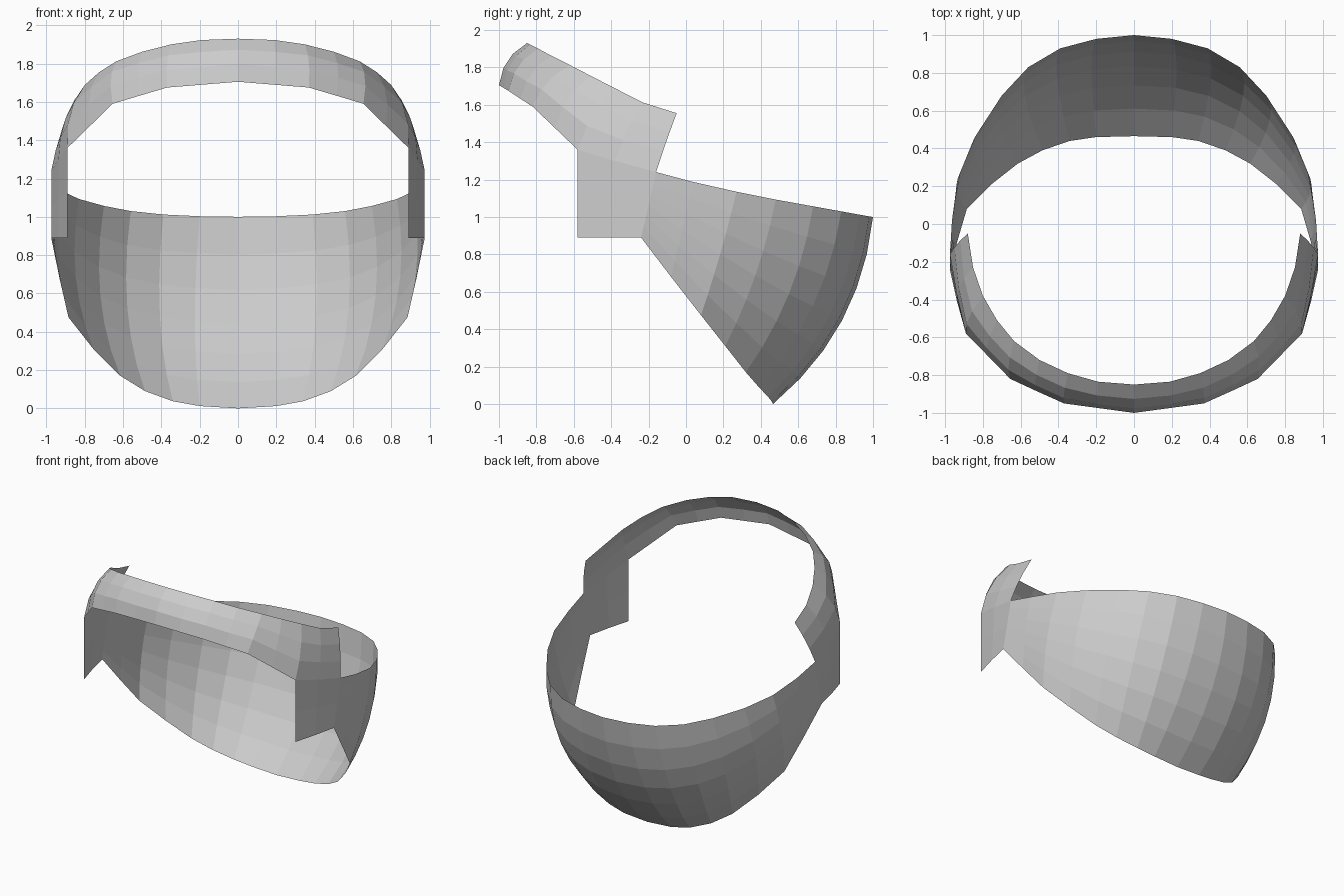
import bpy
from mathutils import Vector

CENTRE = Vector((0, 0, 1.0))


def sheet(name, top, bottom, bulges, rows, flip=False):
    """Loft a bowed sheet from a top edge to a bottom edge, mirrored across x."""
    verts, faces = [], []
    for a, b, bulge in zip(top, bottom, bulges):
        a, b = Vector(a), Vector(b)
        chord = (b - a).normalized()
        out = (a + b) / 2 - CENTRE
        out -= chord * out.dot(chord)
        if a.x == 0:
            out.x = 0
        out.normalize()
        for j in range(rows + 1):
            t = j / rows
            verts.append(a.lerp(b, t) + out * bulge * 4 * t * (1 - t))
    n = rows + 1
    for i in range(len(top) - 1):
        for j in range(rows):
            f = (i * n + j, (i + 1) * n + j, (i + 1) * n + j + 1, i * n + j + 1)
            faces.append(f[::-1] if flip else f)
    mesh = bpy.data.meshes.new(name)
    mesh.from_pydata(verts, [], faces)
    obj = bpy.data.objects.new(name, mesh)
    bpy.context.collection.objects.link(obj)
    mirror = obj.modifiers.new("mirror", "MIRROR")
    mirror.use_clip = True
    return obj


# corners shared by neighbouring parts
hinge_top, hinge_low = (0.975, -0.16, 1.24), (0.975, -0.24, 0.89)
cheek_top, cheek_low = (0.89, -0.58, 1.36), (0.89, -0.58, 0.89)
side_mid = (0.937, -0.38, 1.30)

# deep bowl at the back
rear_top = [(0, 1.0, 1.0), (0.2, 0.98, 1.003), (0.39, 0.93, 1.012),
            (0.56, 0.83, 1.03), (0.7, 0.68, 1.057), (0.83, 0.48, 1.093),
            (0.92, 0.27, 1.135), (0.96, 0.04, 1.187), hinge_top]
rear_low = [(0, 0.465, 0.0), (0.2, 0.46, 0.012), (0.34, 0.44, 0.037),
            (0.485, 0.39, 0.09), (0.615, 0.32, 0.17), (0.755, 0.21, 0.31),
            (0.885, 0.08, 0.475), (0.932, -0.08, 0.68), hinge_low]
sheet("rear_bowl", rear_top, rear_low,
      [0.115, 0.113, 0.105, 0.095, 0.083, 0.062, 0.035, 0.015, 0], 6)

# sloping band over the front
brow_top = [(0, -0.85, 1.93), (0.19, -0.835, 1.923), (0.35, -0.79, 1.9),
            (0.5, -0.72, 1.862), (0.635, -0.62, 1.812), (0.725, -0.51, 1.755),
            (0.8, -0.38, 1.688), (0.852, -0.23, 1.612), (0.88, -0.05, 1.555)]
brow_low = [(0, -1.0, 1.705), (0.185, -0.975, 1.69), (0.37, -0.95, 1.675),
            (0.515, -0.885, 1.632), (0.655, -0.82, 1.59), (0.772, -0.7, 1.475),
            cheek_top, side_mid, hinge_top]
sheet("brow_band", brow_top, brow_low,
      [0.035, 0.035, 0.035, 0.035, 0.035, 0.04, 0.04, 0.025, 0.01], 3, True)

# upright cheek panels joining band and bowl
sheet("cheek_panel", [cheek_top, side_mid, hinge_top],
      [cheek_low, (0.937, -0.41, 0.89), hinge_low], [0, 0, 0], 2, True)
